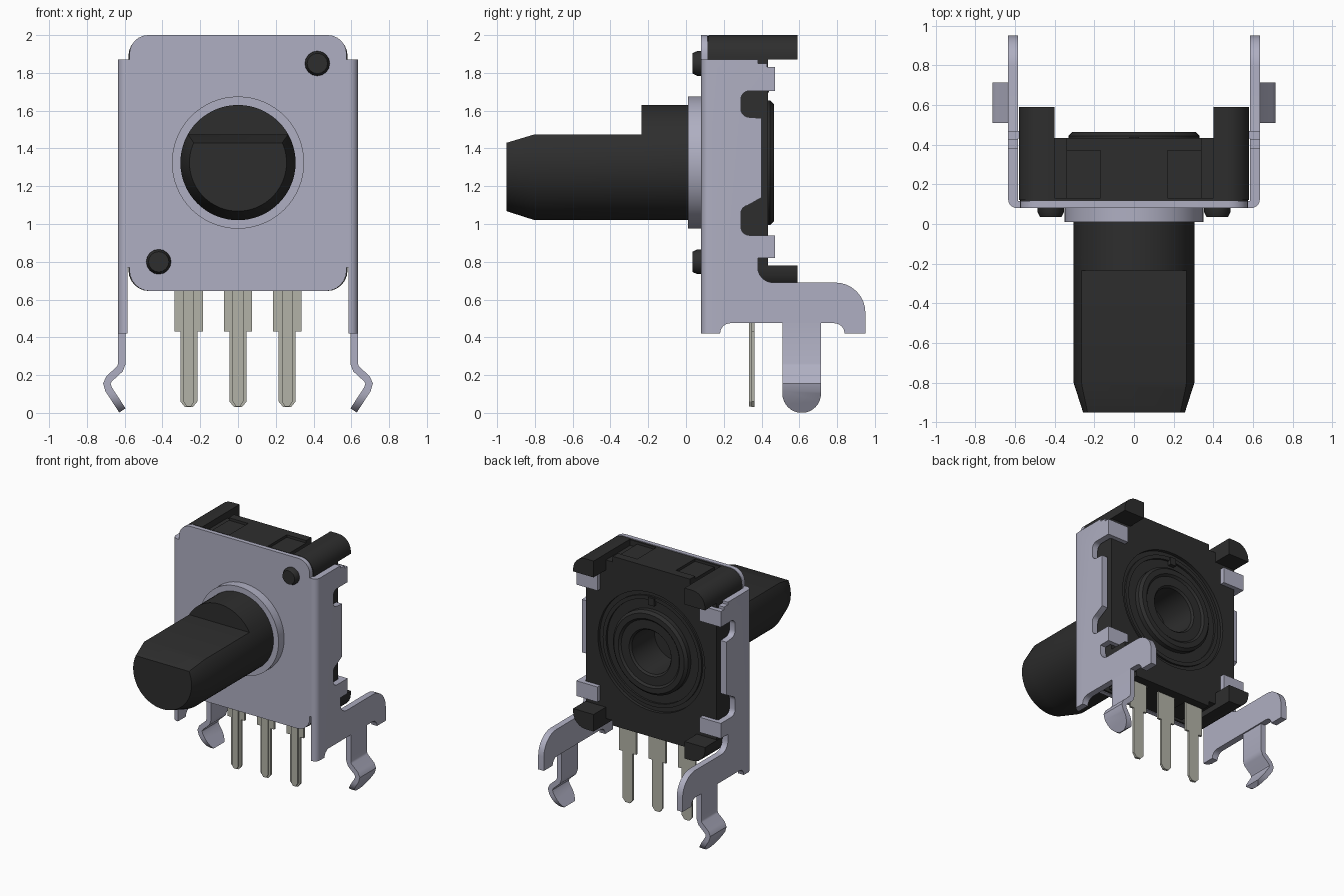
import bpy, bmesh, math
from mathutils import Vector

if "Cube" in bpy.data.objects:
    bpy.data.objects.remove(bpy.data.objects["Cube"], do_unlink=True)

CZ = 1.325  # height of the shaft axis
parts = []


def material(name, rgb):
    m = bpy.data.materials.new(name)
    m.use_nodes = True
    m.diffuse_color = (*rgb, 1)
    b = m.node_tree.nodes["Principled BSDF"]
    b.inputs["Base Color"].default_value = (*rgb, 1)
    b.inputs["Roughness"].default_value = 0.6
    return m


STEEL = material("lavender steel", (0.43, 0.43, 0.54))
BLACK = material("black plastic", (0.027, 0.027, 0.027))
TIN = material("tinned pin", (0.45, 0.45, 0.39))


def finish(name, bm, mat):
    bmesh.ops.recalc_face_normals(bm, faces=bm.faces)
    me = bpy.data.meshes.new(name)
    bm.to_mesh(me)
    bm.free()
    me.materials.append(mat)
    ob = bpy.data.objects.new(name, me)
    bpy.context.collection.objects.link(ob)
    parts.append(ob)
    return ob


def arc(cx, cy, r, a0, a1, n=6):
    return [(cx + r * math.cos(math.radians(a0 + (a1 - a0) * i / n)),
             cy + r * math.sin(math.radians(a0 + (a1 - a0) * i / n))) for i in range(n + 1)]


def prism(name, pts, axis, lo, hi, mat, side=1, bend=0):
    """Extrude an outline: axis x takes (y, z) points, axis y takes (x, z)."""
    bm = bmesh.new()

    def place(p, d):
        return Vector((side * d, p[0], p[1]) if axis == "x" else (side * p[0], d, p[1]))
    a = [bm.verts.new(place(p, lo)) for p in pts]
    b = [bm.verts.new(place(p, hi)) for p in pts]
    bm.faces.new(a)
    bm.faces.new(b[::-1])
    for i in range(len(pts)):
        j = (i + 1) % len(pts)
        bm.faces.new((a[i], b[i], b[j], a[j]))
    if bend:  # round the outer front corner of folded sheet
        ymin = min(v.co.y for v in bm.verts)
        edges = [e for e in bm.edges if all(abs(v.co.y - ymin) < 1e-4 and
                 abs(abs(v.co.x) - hi) < 1e-4 for v in e.verts)]
        bmesh.ops.bevel(bm, geom=edges, offset=bend, segments=5, profile=0.5, affect="EDGES")
    return finish(name, bm, mat)


def box(name, x0, x1, y0, y1, z0, z1, mat, side=1):
    return prism(name, [(x0, z0), (x1, z0), (x1, z1), (x0, z1)], "y", y0, y1, mat, side)


def lathe(name, profile, mat, cx=0, cz=CZ, steps=64, closed=False):
    """Spin (radius, y) points about a y-parallel axis."""
    bm = bmesh.new()
    vs = [bm.verts.new((cx + r, y, cz)) for r, y in profile]
    es = [bm.edges.new((vs[i], vs[i + 1])) for i in range(len(vs) - 1)]
    if closed:
        es.append(bm.edges.new((vs[-1], vs[0])))
    bmesh.ops.spin(bm, geom=vs + es, cent=(cx, 0, cz), axis=(0, 1, 0),
                   angle=math.tau, steps=steps)
    bmesh.ops.remove_doubles(bm, verts=bm.verts, dist=1e-4)
    return finish(name, bm, mat)


def boolean(ob, cutter, op="DIFFERENCE"):
    cutter.hide_render = True
    mod = ob.modifiers.new("cut", "BOOLEAN")
    mod.operation, mod.object, mod.solver = op, cutter, "EXACT"
    bpy.context.view_layer.objects.active = ob
    bpy.ops.object.modifier_apply(modifier=mod.name)
    parts.remove(cutter)
    bpy.data.objects.remove(cutter, do_unlink=True)


def ribbon(path, t):
    """Outline of a strip of thickness t along a 2D path."""
    left, right = [], []
    for i, p in enumerate(path):
        a, b = path[max(i - 1, 0)], path[min(i + 1, len(path) - 1)]
        d = Vector((b[0] - a[0], b[1] - a[1])).normalized()
        left.append((p[0] - d.y * t / 2, p[1] + d.x * t / 2))
        right.append((p[0] + d.y * t / 2, p[1] - d.x * t / 2))
    return left + right[::-1]


# Front plate with rounded corners and shoulders that meet the side plates
half = (arc(0.475, 1.90, 0.10, 90, 0) + [(0.575, 1.87), (0.585, 1.87), (0.585, 0.77),
        (0.575, 0.77)] + arc(0.465, 0.755, 0.11, 0, -90))
prism("front_plate", half + [(-x, z) for x, z in half[::-1]], "y", 0.08, 0.115, STEEL)
lathe("collar", [(0, 0.01), (0.35, 0.01), (0.35, 0.10), (0, 0.10)], STEEL)

# Shaft with a flat on its top
shaft = lathe("shaft", [(0, -0.95), (0.257, -0.95), (0.305, -0.80), (0.305, 0.05), (0, 0.05)], BLACK)
boolean(shaft, prism("flat_cutter", [(-0.235, 1.475), (-0.235, 1.8), (-1.1, 1.8), (-1.1, 1.385),
                                     (-0.80, 1.475)], "x", -0.5, 0.5, BLACK))

# Locating pegs
for x, z in ((0.42, 1.85), (-0.42, 0.80)):
    lathe("locating_peg", [(0, 0.035), (0.054, 0.035), (0.066, 0.06), (0.066, 0.10), (0, 0.10)],
          BLACK, x, z, 16)

# Plastic body
q = arc(0.47, 1.89, 0.105, 90, 0) + arc(0.47, 0.755, 0.105, 0, -90)
body = prism("body", q + [(-x, z) for x, z in q[::-1]], "y", 0.115, 0.435, BLACK)
boolean(body, lathe("recess_cutter", [(0, 0.41), (0.47, 0.41), (0.47, 0.6), (0, 0.6)], BLACK))
boolean(body, lathe("bore_cutter", [(0, 0.10), (0.24, 0.10), (0.24, 0.6), (0, 0.6)], BLACK))
for s in (1, -1):
    for z0, z1 in ((1.95, 2.1), (0.55, 0.69)):
        boolean(body, box("gap_cutter", 0.34, 0.40, 0.13, 0.6, z0, z1, BLACK, s))
    for z0, z1 in ((1.975, 2.1), (0.55, 0.67)):
        boolean(body, box("step_cutter", 0.17, 0.341, 0.13, 0.37, z0, z1, BLACK, s))

# Raised rear hub around the open bore
lathe("rear_hub", [(0.172, 0.13), (0.172, 0.435), (0.185, 0.45), (0.255, 0.45), (0.27, 0.465),
                   (0.31, 0.465), (0.33, 0.445), (0.33, 0.39), (0.26, 0.39), (0.26, 0.13)],
      BLACK, closed=True)
lathe("bore_floor", [(0, 0.12), (0.25, 0.12), (0.25, 0.15), (0, 0.15)], BLACK)
lathe("rear_ring", [(0.405, 0.40), (0.405, 0.425), (0.435, 0.425), (0.435, 0.40)], BLACK, closed=True)
box("rear_key", -0.025, 0.025, 0.40, 0.44, CZ + 0.37, CZ + 0.43, BLACK)

for s in (1, -1):
    # Corner posts at the rear of the body
    prism("upper_post", [(0.40, 1.87), (0.58, 1.87)] + arc(0.47, 1.89, 0.11, 0, 90) + [(0.40, 2.0)],
          "y", 0.12, 0.59, BLACK, s)
    prism("lower_post", [(0.40, 0.78), (0.58, 0.78)] + arc(0.47, 0.755, 0.11, 0, -90) + [(0.40, 0.645)],
          "y", 0.12, 0.59, BLACK, s)

    # Side plate with scalloped rear edge and a rear arm
    outline = ([(0.08, 0.42), (0.18, 0.42)] + arc(0.235, 0.42, 0.055, 180, 90, 4)
               + arc(0.785, 0.42, 0.055, 90, 0, 4) + [(0.95, 0.42)]
               + arc(0.79, 0.53, 0.16, 0, 90, 8) + arc(0.46, 0.77, 0.08, 270, 180)
               + [(0.38, 0.82), (0.47, 0.82), (0.47, 0.94)]
               + arc(0.335, 0.985, 0.045, 90 + 180, 180, 4) + arc(0.335, 1.055, 0.045, 180, 100, 4)
               + [(0.40, 1.14), (0.40, 1.56)]
               + arc(0.335, 1.61, 0.045, 260, 180, 4) + arc(0.335, 1.66, 0.045, 180, 90, 4)
               + [(0.47, 1.705), (0.47, 1.83), (0.43, 1.83), (0.43, 1.85), (0.38, 1.85), (0.38, 1.87),
                  (0.08, 1.87)])
    prism("side_plate", outline, "x", 0.585, 0.635, STEEL, s, bend=0.045)

    # Clips folded over the back of the body
    for z0, z1 in ((0.82, 0.94), (1.705, 1.83)):
        box("clip", 0.45, 0.60, 0.432, 0.47, z0, z1, STEEL, s)

    # Sprung mounting leg with a rounded tip
    path = [(0.615, 0.50), (0.615, 0.26), (0.625, 0.233), (0.683, 0.18), (0.694, 0.155),
            (0.685, 0.125), (0.612, 0.013)]
    leg = prism("mounting_leg", ribbon(path, 0.04), "y", 0.45, 0.80, STEEL, s)
    tip = [(0.51, 0.51)] + arc(0.6125, 0.1025, 0.1025, 180, 360, 16) + [(0.715, 0.51)]
    boolean(leg, prism("tip_cutter", tip, "x", 0.4, 0.9, STEEL, s), "INTERSECT")

# Terminal pins with a stamped centre rib
for x in (-0.26, 0, 0.26):
    blade = [(0.075, 0.68), (0.075, 0.43), (0.045, 0.43), (0.045, 0.06), (0.02, 0.03)]
    pts = [(x + a, z) for a, z in blade] + [(x - a, z) for a, z in blade[::-1]]
    prism("pin", pts, "y", 0.346, 0.362, TIN)
    prism("pin_rib", [(x - 0.028, 0.68), (x - 0.028, 0.06), (x - 0.012, 0.035), (x + 0.012, 0.035),
                      (x + 0.028, 0.06), (x + 0.028, 0.68)], "y", 0.334, 0.347, TIN)

# Smooth the curved surfaces, keep the edges sharp
bpy.ops.object.select_all(action="DESELECT")
for ob in parts:
    ob.select_set(True)
bpy.context.view_layer.objects.active = parts[0]
bpy.ops.object.shade_smooth_by_angle(angle=math.radians(30))
